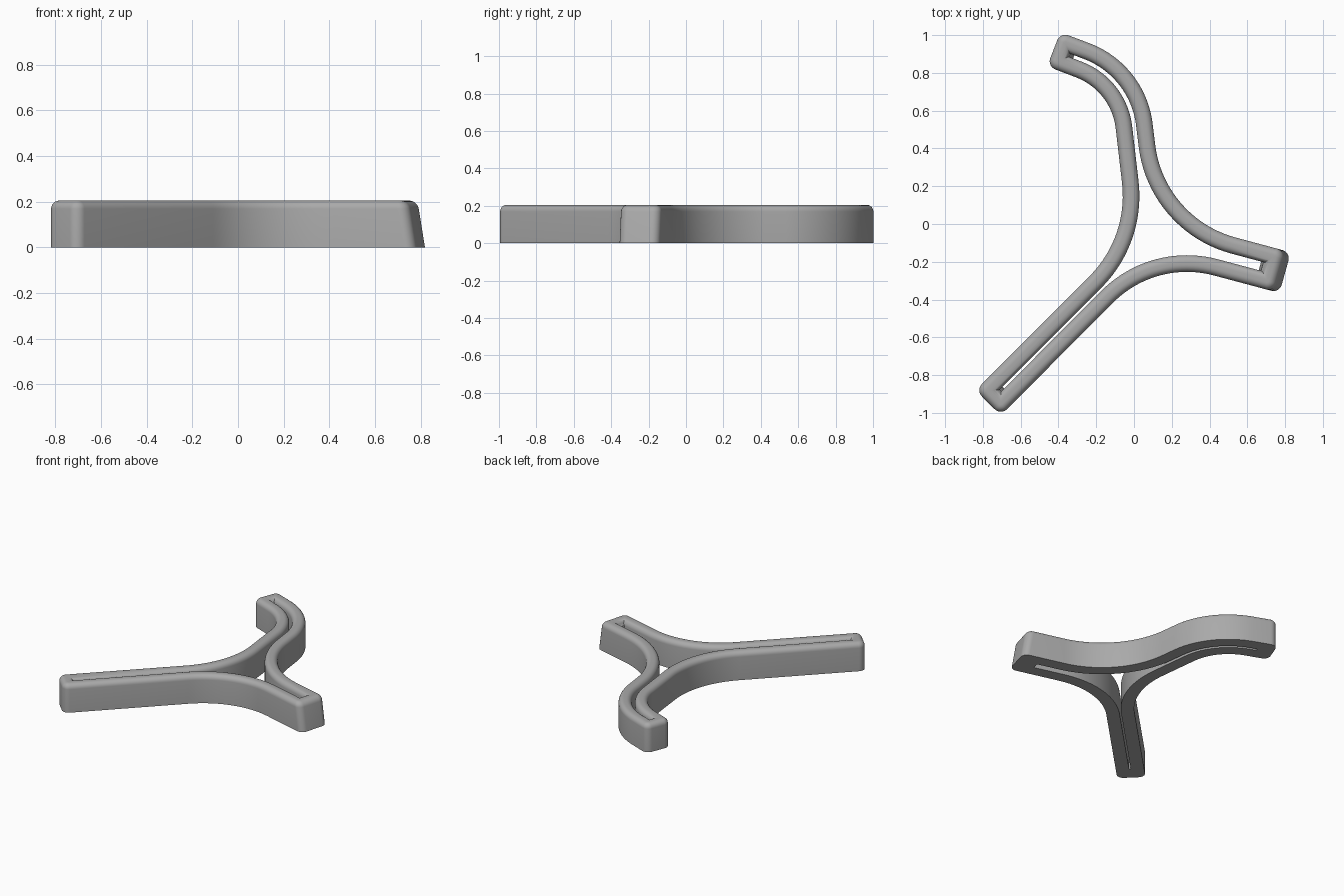
import bpy
import bmesh
import math
from mathutils import Vector

cube = bpy.data.objects.get("Cube")
if cube:
    bpy.data.objects.remove(cube, do_unlink=True)

HEIGHT, WALL, EDGE, TIP = 0.205, 0.088, 0.036, 0.046

# Outline corners, clockwise: x, y, fillet radius, role
# role: 0 = bend, 1 = first corner of an arm tip, 2 = second corner
OUTLINE = [
    (-0.39, 1.015, TIP, 2),
    (0.06, 0.845, 0.52, 0),
    (0.16, 0.03, 0.58, 0),
    (0.83, -0.15, TIP, 1),
    (0.77, -0.365, TIP, 2),
    (0.115, -0.19, 0.55, 0),
    (-0.705, -1.013, TIP, 1),
    (-0.838, -0.88, TIP, 2),
    (-0.03, -0.07, 0.6, 0),
    (-0.12, 0.705, 0.33, 0),
    (-0.46, 0.835, TIP, 1),
]


def wall_section():
    """Wall cross-section as (inset, z): flat foot, rounded top edges."""
    pts = [(0, 0)]
    for centre, start in ((EDGE, math.pi), (WALL - EDGE, math.pi / 2)):
        for k in range(7):
            a = start - k * math.pi / 12
            pts.append((centre + EDGE * math.cos(a),
                        HEIGHT - EDGE + EDGE * math.sin(a)))
    return pts + [(WALL, 0)]


def corner_rings(prev, cur, nxt, section):
    """Wall sections swept round one filleted corner of the outline."""
    p, r, role = Vector(cur[:2]), cur[2], cur[3]
    d1 = (p - Vector(prev[:2])).normalized()
    d2 = (Vector(nxt[:2]) - p).normalized()
    n1, n2 = Vector((d1.y, -d1.x)), Vector((d2.y, -d2.x))
    mitre = (n1 + n2) / (1 + n1.dot(n2))
    turn = math.atan2(d1.cross(d2), d1.dot(d2))
    side = 1 if turn < 0 else -1
    centre = p + mitre * r * side
    outward = (d1 if role == 1 else -d2) if role else Vector((0, 0))
    # The +x arm has a leaning end; every slot end slopes inward at its foot
    lean, slope = (0.034, 0.05) if cur[0] > 0.5 else (0, 0.025)
    steps = 8 if role else 20
    rings = []
    for k in range(steps + 1):
        a = turn * k / steps
        n = Vector((n1.x * math.cos(a) - n1.y * math.sin(a),
                    n1.x * math.sin(a) + n1.y * math.cos(a)))
        ring = []
        for d, z in section:
            q = p + mitre * d if role and d > r else centre + n * (d - r * side)
            up = z / HEIGHT
            shift = lean * up + (slope * (1 - up) if d > WALL - 1e-4 else 0)
            q = q - outward * shift
            ring.append((q.x, q.y, z))
        rings.append(ring)
    return rings


# Continuous wall running round all three arms
section = wall_section()
rings = []
for i, cur in enumerate(OUTLINE):
    rings += corner_rings(OUTLINE[i - 1], cur, OUTLINE[(i + 1) % len(OUTLINE)], section)

bm = bmesh.new()
loops = [[bm.verts.new(co) for co in ring] for ring in rings]
m = len(section)
for i, a in enumerate(loops):
    b = loops[(i + 1) % len(loops)]
    for j in range(m):
        k = (j + 1) % m
        bm.faces.new((a[j], a[k], b[k], b[j]))
bmesh.ops.remove_doubles(bm, verts=bm.verts, dist=0.0002)
bmesh.ops.recalc_face_normals(bm, faces=bm.faces)
mesh = bpy.data.meshes.new("three_arm_wall")
bm.to_mesh(mesh)
bm.free()

grey = bpy.data.materials.new("plain grey")
grey.use_nodes = True
grey.diffuse_color = (0.4, 0.4, 0.4, 1)
grey.node_tree.nodes["Principled BSDF"].inputs["Base Color"].default_value = (0.4, 0.4, 0.4, 1)
mesh.materials.append(grey)

wall = bpy.data.objects.new("three_arm_wall", mesh)
bpy.context.collection.objects.link(wall)
bpy.context.view_layer.objects.active = wall
wall.select_set(True)
bpy.ops.object.shade_smooth_by_angle(angle=math.radians(35))
